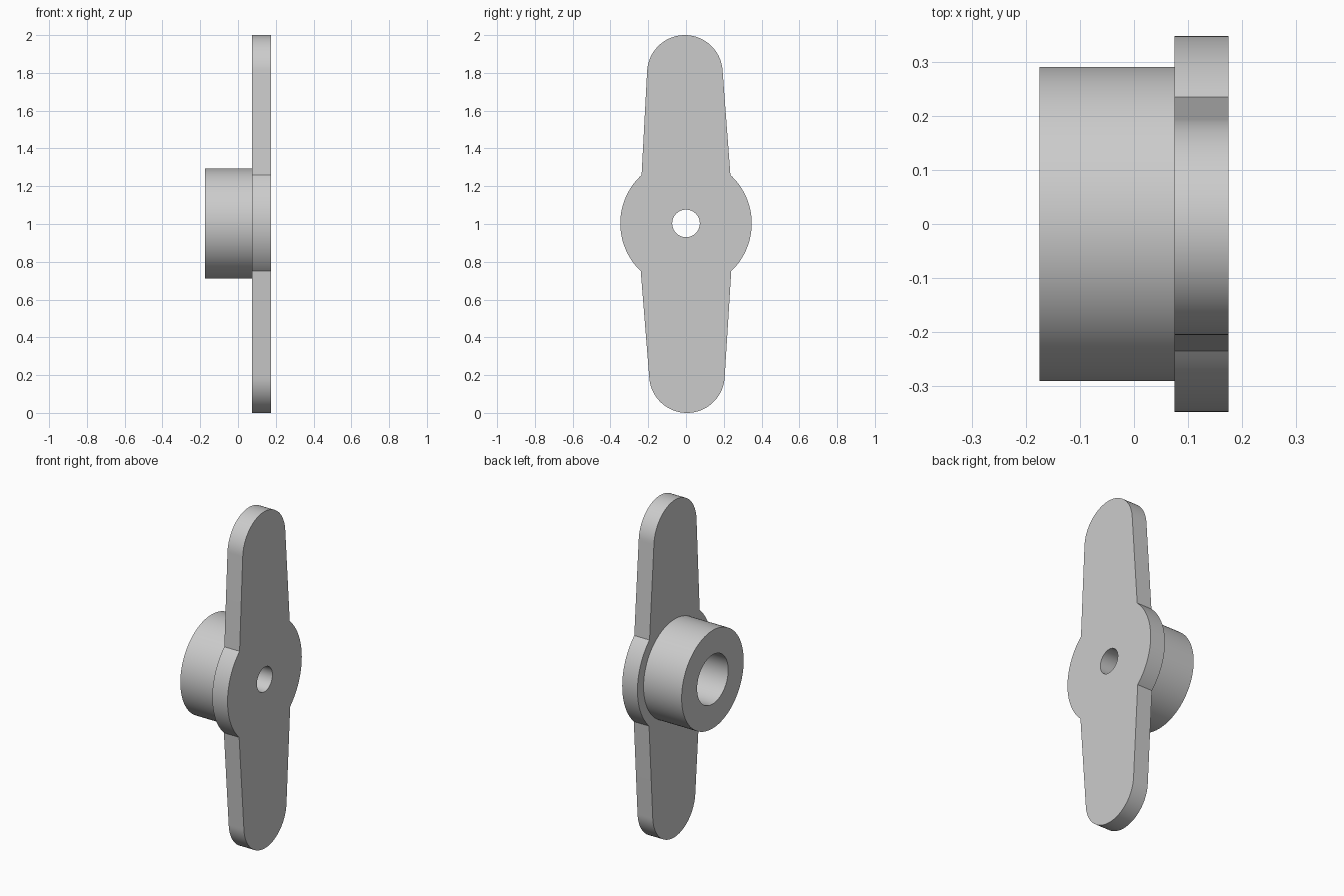
import bpy, bmesh
from math import sin, cos, radians

cube = bpy.data.objects.get("Cube")
if cube:
    bpy.data.objects.remove(cube, do_unlink=True)

CENTRE = 1.003           # height of the shaft axis
DISC_R, HUB_R, BORE_R, HOLE_R, TIP_R = 0.348, 0.291, 0.146, 0.073, 0.2

grey = bpy.data.materials.new("light grey")
grey.use_nodes = True
colour = (0.6, 0.6, 0.6, 1)
grey.diffuse_color = colour
grey.node_tree.nodes["Principled BSDF"].inputs["Base Color"].default_value = colour


def arc(y, z, r, start, end, steps):
    """Points of an arc in the y-z plane, both ends included."""
    angles = [radians(start + (end - start) * i / steps) for i in range(steps + 1)]
    return [(y + r * cos(a), z + r * sin(a)) for a in angles]


def circle(r, steps=96):
    return arc(0, CENTRE, r, 0, 360, steps)[:-1]


def extruded_part(name, loops, x0, x1):
    """Solid between x0 and x1 from an outer loop and a hole loop."""
    bm = bmesh.new()
    for loop in loops:
        verts = [bm.verts.new((x0, y, z)) for y, z in loop]
        for i, v in enumerate(verts):
            bm.edges.new((verts[i - 1], v))
    bmesh.ops.triangle_fill(bm, edges=bm.edges[:], use_beauty=True, normal=(1, 0, 0))
    grown = bmesh.ops.extrude_face_region(bm, geom=bm.faces[:], use_keep_orig=True)
    moved = [g for g in grown["geom"] if isinstance(g, bmesh.types.BMVert)]
    bmesh.ops.translate(bm, verts=moved, vec=(x1 - x0, 0, 0))
    bmesh.ops.recalc_face_normals(bm, faces=bm.faces[:])
    mesh = bpy.data.meshes.new(name)
    bm.to_mesh(mesh)
    bm.free()
    mesh.materials.append(grey)
    obj = bpy.data.objects.new(name, mesh)
    bpy.context.collection.objects.link(obj)
    bpy.ops.object.select_all(action="DESELECT")
    obj.select_set(True)
    bpy.context.view_layer.objects.active = obj
    bpy.ops.object.shade_smooth_by_angle(angle=radians(30))
    return obj


# Two-armed plate: tapered arms with round tips, joined by a central disc
outline = (arc(0, CENTRE, DISC_R, -46.5, 47.5, 32)
           + arc(-0.006, 1.8, TIP_R, 3, 177, 48)
           + arc(0, CENTRE, DISC_R, 132.5, 226.5, 32)
           + arc(0.005, 0.2, TIP_R, 183, 357, 48))
extruded_part("arm_plate", [outline, circle(HOLE_R)], 0.075, 0.175)

# Hollow hub, sunk slightly into the plate
extruded_part("hub", [circle(HUB_R), circle(BORE_R)], -0.175, 0.08)
